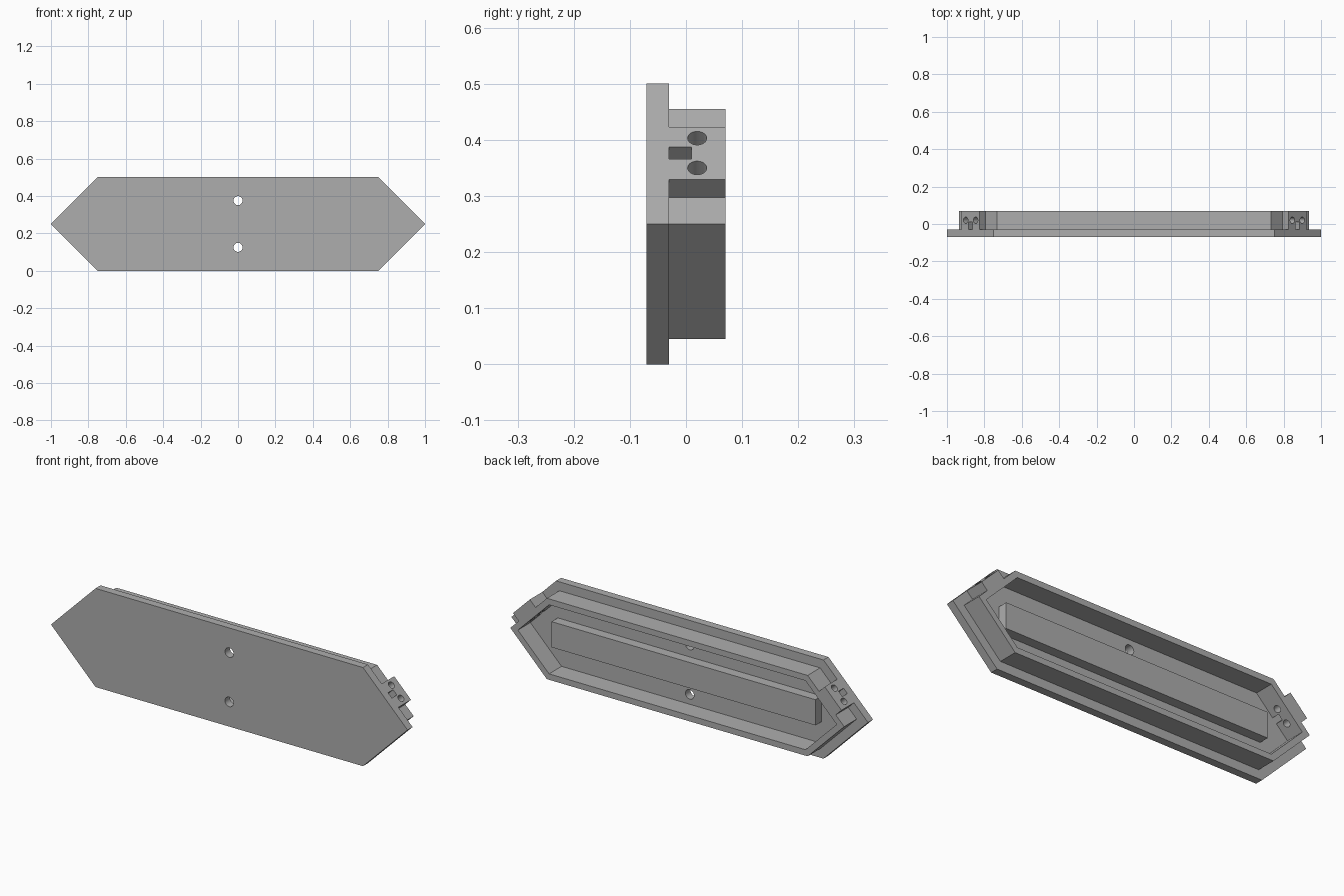
import bpy, bmesh, math
from mathutils import Matrix, Vector

if "Cube" in bpy.data.objects:
    bpy.data.objects.remove(bpy.data.objects["Cube"], do_unlink=True)

grey = bpy.data.materials.new("plain grey")
grey.use_nodes = True
tone = (0.42, 0.42, 0.42, 1)
grey.diffuse_color = tone
grey.node_tree.nodes["Principled BSDF"].inputs["Base Color"].default_value = tone

MID = 0.25          # height of the pointed ends
BACK = -0.03        # rear face of the plate
RIM_BACK = 0.07
ROOT2 = math.sqrt(2)


def make_object(name, bm):
    bmesh.ops.recalc_face_normals(bm, faces=bm.faces)
    mesh = bpy.data.meshes.new(name)
    bm.to_mesh(mesh)
    bm.free()
    mesh.materials.append(grey)
    obj = bpy.data.objects.new(name, mesh)
    bpy.context.collection.objects.link(obj)
    return obj


def prism(name, outline, y0, y1):
    """Extrude an outline of (x, z) points along y."""
    bm = bmesh.new()
    face = bm.faces.new([bm.verts.new((x, y0, z)) for x, z in outline])
    new = bmesh.ops.extrude_face_region(bm, geom=[face])["geom"]
    verts = [v for v in new if isinstance(v, bmesh.types.BMVert)]
    bmesh.ops.translate(bm, verts=verts, vec=(0, y1 - y0, 0))
    return make_object(name, bm)


def hexagon(inset, bump=()):
    """Pointed outline moved inward; bump adds points on both upper slopes."""
    tip = 1 - inset * ROOT2
    half = MID - inset
    shoulder = tip - half
    right = [(shoulder, MID - half), (tip, MID), *bump, (shoulder, MID + half)]
    left = [(-x, z) for x, z in reversed(right)]
    return right + left


def rod(center, axis, radius, length):
    bm = bmesh.new()
    turn = Vector(axis).to_track_quat("Z", "Y").to_matrix().to_4x4()
    bmesh.ops.create_cone(bm, cap_ends=True, segments=32, radius1=radius,
                          radius2=radius, depth=length,
                          matrix=Matrix.Translation(center) @ turn)
    return make_object("cutter", bm)


def box(center, size, tilt=0):
    bm = bmesh.new()
    bmesh.ops.create_cube(bm, size=1, matrix=Matrix.Translation(center)
                          @ Matrix.Rotation(tilt, 4, "Y") @ Matrix.Diagonal((*size, 1)))
    return make_object("cutter", bm)


def cut(obj, cutter):
    mod = obj.modifiers.new("cut", "BOOLEAN")
    mod.operation = "DIFFERENCE"
    mod.solver = "EXACT"
    mod.object = cutter
    bpy.context.view_layer.objects.active = obj
    bpy.ops.object.modifier_apply(modifier=mod.name)
    bpy.data.objects.remove(cutter, do_unlink=True)


# Face plate with two screw holes
plate = prism("face_plate", hexagon(0), -0.07, BACK)
for z in (0.125, 0.375):
    cut(plate, rod((0, -0.05, z), (0, 1, 0), 0.024, 0.2))

# Hollow rim with a connector block standing out of each upper slope
connector = [(0.889, 0.297), (0.921, 0.329), (0.827, 0.423), (0.795, 0.391)]
rim = prism("rim_wall", hexagon(0.045, connector), BACK, RIM_BACK)
cut(rim, prism("cutter", hexagon(0.075), -0.1, 0.1))

# Two round holes and a square slot through each connector
for side in (-1, 1):
    for z in (0.35, 0.403):
        cut(rim, rod((side * (1.25 - z), 0.02, z), (side, 0, 1), 0.017, 0.25))
    z = 0.3765
    cut(rim, box((side * (1.25 - z), -0.02, z), (0.25, 0.06, 0.03), -side * math.pi / 4))

# Long bar along the middle of the back
bar = box((0, (BACK + 0.02) / 2, MID), (1.48, 0.05, 0.13))
bar.name = bar.data.name = "center_bar"

for obj in (plate, rim, bar):
    bpy.ops.object.select_all(action="DESELECT")
    obj.select_set(True)
    bpy.context.view_layer.objects.active = obj
    bpy.ops.object.shade_smooth_by_angle(angle=math.radians(30))
